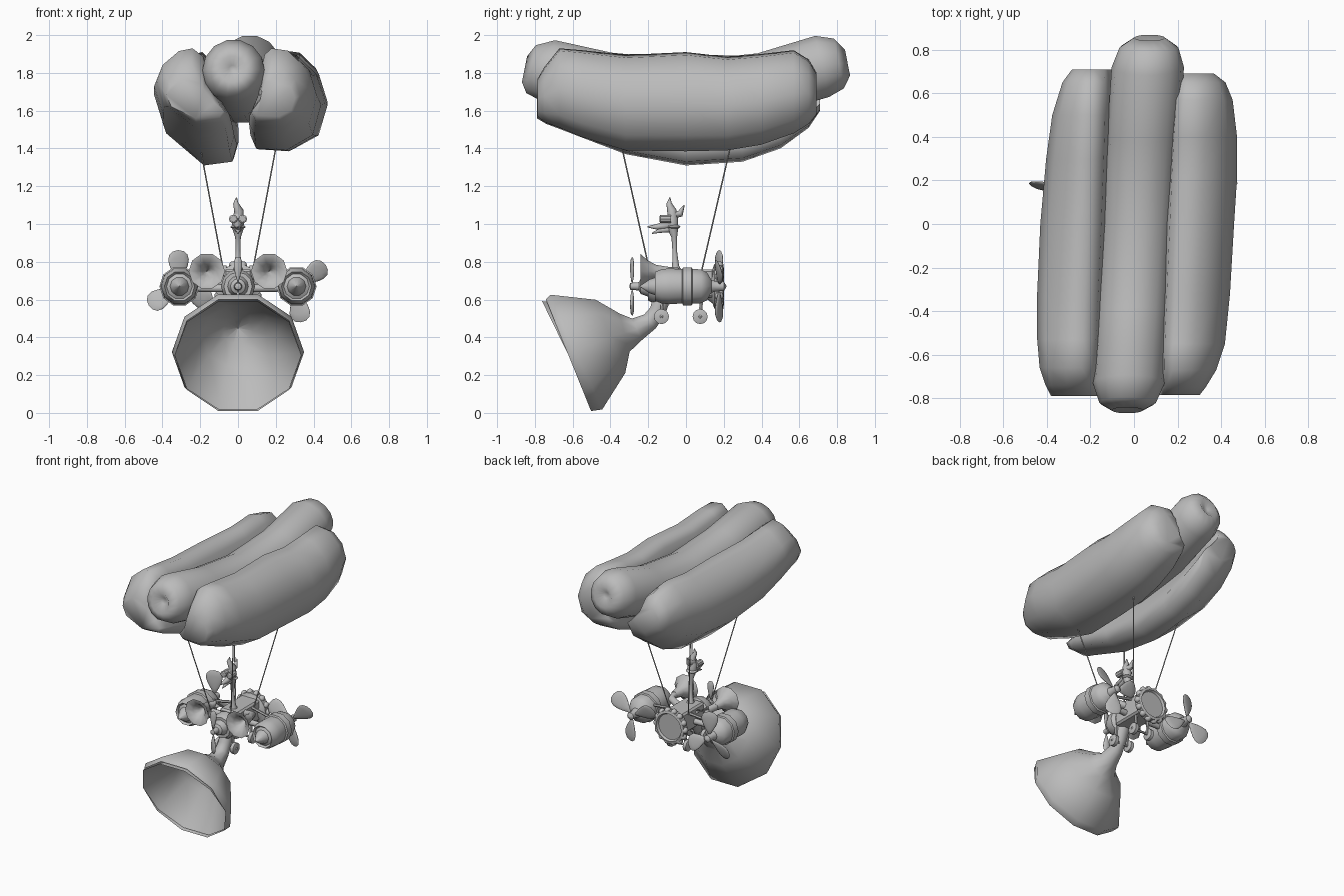
import bpy, bmesh, math
from mathutils import Vector, Matrix

grey = bpy.data.materials.new("plain grey")
grey.diffuse_color = (0.5, 0.5, 0.5, 1)


def finish(name, bm, angle=50):
    bmesh.ops.recalc_face_normals(bm, faces=bm.faces)
    me = bpy.data.meshes.new(name)
    bm.to_mesh(me)
    bm.free()
    me.materials.append(grey)
    ob = bpy.data.objects.new(name, me)
    bpy.context.collection.objects.link(ob)
    bpy.ops.object.select_all(action='DESELECT')
    ob.select_set(True)
    bpy.context.view_layer.objects.active = ob
    bpy.ops.object.shade_smooth_by_angle(angle=math.radians(angle))
    return ob


def loft(name, rings, angle=50, caps=True):
    bm = bmesh.new()
    vs = [[bm.verts.new(p) for p in r] for r in rings]
    n = len(rings[0])
    for a, b in zip(vs, vs[1:]):
        for i in range(n):
            j = (i + 1) % n
            bm.faces.new((a[i], a[j], b[j], b[i]))
    if caps:
        bm.faces.new(vs[0])
        bm.faces.new(vs[-1])
    return finish(name, bm, angle)


def tube(name, pts, n=10, axis=None, angle=50, caps=True):
    """Round sections of (x, y, z, radius) along a path, or square to a fixed axis."""
    c = [Vector(p[:3]) for p in pts]
    rings = []
    for i, p in enumerate(pts):
        t = Vector(axis) if axis else c[min(i + 1, len(c) - 1)] - c[max(i - 1, 0)]
        t.normalize()
        ref = Vector((1, 0, 0)) if abs(t.x) < 0.9 else Vector((0, 1, 0))
        u = (ref - t * ref.dot(t)).normalized()
        v = t.cross(u)
        rings.append([c[i] + p[3] * (u * math.cos(k * math.tau / n) + v * math.sin(k * math.tau / n))
                      for k in range(n)])
    return loft(name, rings, angle, caps)


def lathe(name, x, z, profile, n=12, angle=50):
    """Turned part around a line parallel to y, from (y, radius) pairs."""
    return tube(name, [(x, y, z, max(r, 0.002)) for y, r in profile], n, (0, 1, 0), angle)


def ball(name, loc, size, rot=Matrix(), seg=12, taper=0):
    """Ellipsoid; taper narrows its -x end."""
    bm = bmesh.new()
    bmesh.ops.create_uvsphere(bm, u_segments=seg, v_segments=8, radius=1)
    for v in bm.verts:
        v.co.z *= 1 + taper * (v.co.x - 0.3)
    m = Matrix.Translation(loc) @ rot @ Matrix.Diagonal((*size, 1))
    bmesh.ops.transform(bm, matrix=m, verts=bm.verts)
    return finish(name, bm)


def box(name, loc, size):
    bm = bmesh.new()
    bmesh.ops.create_cube(bm, size=1)
    bmesh.ops.transform(bm, matrix=Matrix.Translation(loc) @ Matrix.Diagonal((*size, 1)), verts=bm.verts)
    bmesh.ops.bevel(bm, geom=bm.edges[:], offset=0.012, segments=1, affect='EDGES')
    return finish(name, bm, 30)


def propeller(name, x, y, z, angles, length, width, pitch):
    for a in angles:
        a = math.radians(a)
        d = Vector((math.cos(a), 0, math.sin(a)))
        rot = Matrix.Rotation(-a, 4, 'Y') @ Matrix.Rotation(math.radians(pitch), 4, 'X')
        ball(name + "_blade", Vector((x, y, z)) + d * (length * 0.56), (length * 0.45, 0.01, width),
             rot, taper=0.55)


# Sausage balloon with pinched ends
path = [(-0.81, 1.82, .02), (-0.855, 1.82, .07), (-0.82, 1.82, .13), (-0.73, 1.812, .165), (-0.4, 1.74, .168),
        (0, 1.70, .168), (0.4, 1.74, .168), (0.72, 1.834, .166), (0.81, 1.85, .135), (0.855, 1.855, .07),
        (0.82, 1.855, .02)]
rings = []
for y, z, r in path:
    s = 0.22 * y / 0.7 if abs(y) < 0.75 else math.copysign(0.2, y)
    rings.append([(0.02 + 0.06 * y + r * math.cos(k * math.tau / 14),
                   y - r * math.sin(k * math.tau / 14) * s,
                   z + r * math.sin(k * math.tau / 14)) for k in range(14)])
loft("sausage", rings, 80)


# Bun halves: one section stretched between lower and upper heights along y,
# with the outer side drawn in towards the ends
def bun(name, side, section, stations):
    zs = [p[1] for p in section]
    lo, hi = min(zs), max(zs)
    cx = side * 0.24
    rings = []
    for y, a, b, s in stations:
        ring = []
        for x, z in section:
            k = s if (x - cx) * side > 0 else 0.65 + 0.35 * s
            ring.append((cx + (x - cx) * k + 0.045 * y, y, a + (z - lo) / (hi - lo) * (b - a)))
        rings.append(ring)
    loft(name, rings, 70)


bun("bun_right", 1,
    [(.205, 1.89), (.31, 1.875), (.41, 1.78), (.455, 1.63), (.41, 1.47), (.27, 1.39), (.11, 1.40),
     (.08, 1.47), (.13, 1.60), (.15, 1.77), (.165, 1.85)],
    [(-.785, 1.57, 1.77, .45), (-.75, 1.54, 1.83, .57), (-.67, 1.51, 1.93, .78), (-.55, 1.46, 1.92, .94),
     (-.32, 1.39, 1.895, 1), (0, 1.385, 1.91, 1.02), (.22, 1.39, 1.885, 1.04), (.4, 1.42, 1.90, 1),
     (.57, 1.48, 1.92, .87), (.65, 1.53, 1.87, .7), (.69, 1.58, 1.80, .45)])
bun("bun_left", -1,
    [(-.21, 1.9), (-.29, 1.88), (-.39, 1.78), (-.43, 1.66), (-.38, 1.48), (-.18, 1.31), (-.03, 1.33),
     (-.005, 1.42), (-.06, 1.54), (-.13, 1.74), (-.15, 1.84)],
    [(-.79, 1.56, 1.77, .55), (-.74, 1.53, 1.85, .7), (-.66, 1.50, 1.93, .86), (-.53, 1.45, 1.92, .95),
     (-.32, 1.37, 1.90, 1), (0, 1.31, 1.90, 1), (.3, 1.33, 1.89, .93), (.5, 1.40, 1.91, .83),
     (.65, 1.51, 1.87, .62), (.71, 1.6, 1.80, .4)])

# Suspension ropes
for s in (-1, 1):
    for y0, y1 in ((-.345, -.19), (.24, .08)):
        tube("rope", [(s * .205, y0, 1.43, .004), (s * .075, y1, .74, .004)], 5)

# Big speaking horn under the nose
tube("horn_shell", [(0, -.622, .305, .335), (0, -.58, .322, .35), (0, -.40, .405, .22), (0, -.325, .425, .11),
                    (0, -.26, .442, .066), (0, -.19, .485, .05), (0, -.15, .54, .045), (0, -.12, .63, .05)],
     10, None, 60, False)
tube("horn_inside", [(0, -.622, .305, .335), (0, -.59, .32, .315), (0, -.415, .405, .19), (0, -.34, .435, .08),
                     (0, -.31, .45, .003)], 10, (0, .9, .44), 60, False)

# Central body, nose and front propeller
box("cabin", (0, 0.02, .685), (.15, .26, .15))
lathe("nose", 0, .67, [(-.30, 0), (-.295, .018), (-.25, .022), (-.24, .04), (-.2, .055), (-.2, .075),
                       (-.17, .09), (-.13, .09), (-.11, .07), (-.1, .07)], 12, 35)
propeller("nose_propeller", 0, -.285, .67, (90, 270), .155, .024, 15)

# Rear fan housing with a scalloped rim
lathe("rear_disc", 0, .67, [(.1, .06), (.14, .09), (.15, .118), (.195, .118), (.2, .1), (.185, .092),
                            (.185, 0)], 20, 35)
for k in range(14):
    a = k * math.tau / 14
    ball("rim_bump", (.114 * math.cos(a), .175, .67 + .114 * math.sin(a)), (.022, .024, .022), seg=8)

# Side engines, small horns, struts
for s in (-1, 1):
    x = s * .31
    lathe("engine", x, .67, [(-.245, 0), (-.19, .04), (-.16, .05), (-.15, .068), (-.165, .08), (-.13, .095),
                             (-.09, .1), (-.02, .095), (-.015, .106), (.03, .106), (.035, .097), (.08, .094),
                             (.11, .078), (.135, .035), (.16, .028), (.2, .026), (.215, 0)], 10, 40)
    propeller("engine_propeller", x, .175, .67, (37, 157, 277) if s > 0 else (92, 212, 332), .19, .06, 20)
    tube("engine_strut", [(s * .05, 0, .66, .022), (s * .24, 0, .66, .018)], 8)
    tube("engine_brace", [(s * .06, .06, .74, .01), (s * .25, .04, .71, .01)], 6)
    lathe("small_horn", s * .165, .75, [(-.13, 0), (-.18, .025), (-.215, .05), (-.24, .09), (-.24, .096),
                                        (-.205, .062), (-.16, .036), (-.1, .025)], 10, 60)
    tube("horn_pipe", [(s * .165, -.11, .75, .025), (s * .15, -.05, .745, .025), (s * .05, -.01, .72, .025)], 8)
    # Wheels and legs
    for y in (-.13, .075):
        tube("wheel", [(s * .065 - .016, y, .51, .03), (s * .065 - .012, y, .51, .04),
                       (s * .065 + .012, y, .51, .04), (s * .065 + .016, y, .51, .03)], 12, (1, 0, 0), 35)
        ball("wheel_hub", (s * .065, y, .51), (.022, .014, .014), seg=8)
        tube("wheel_leg", [(s * .05, y, .51, .009), (s * .05, y + .01, .64, .012)], 6)
for y in (-.13, .075):
    tube("axle", [(-.07, y, .51, .008), (.07, y, .51, .008)], 6)

# Bird figurehead on a long neck
tube("neck", [(0, -.05, .74, .035), (0, -.055, .78, .018), (0, -.06, .86, .012), (0, -.062, .93, .015),
              (0, -.07, .97, .028), (0, -.075, 1.03, .034), (0, -.075, 1.06, .018)], 8, (0, 0, 1))
ball("collar", (0, -.065, .985), (.04, .035, .012))
for s in (-1, 1):
    tube("goggle", [(s * .025, -.08, 1.027, .022), (s * .025, -.135, 1.027, .023),
                    (s * .025, -.14, 1.027, .016)], 10, (0, 1, 0), 35)
tube("upper_beak", [(0, -.08, 1.0, .026), (0, -.15, .985, .016), (0, -.205, .985, .003)], 8)
tube("lower_beak", [(0, -.08, .975, .02), (0, -.14, .965, .012), (0, -.18, .95, .003)], 8)
tube("crest", [(0, -.07, 1.03, .028), (.005, -.075, 1.07, .025), (-.012, -.09, 1.11, .014),
               (-.008, -.085, 1.14, .003)], 8)
tube("crest_back", [(0, -.07, 1.05, .024), (0, -.03, 1.055, .018), (0, -.01, 1.1, .003)], 8)
